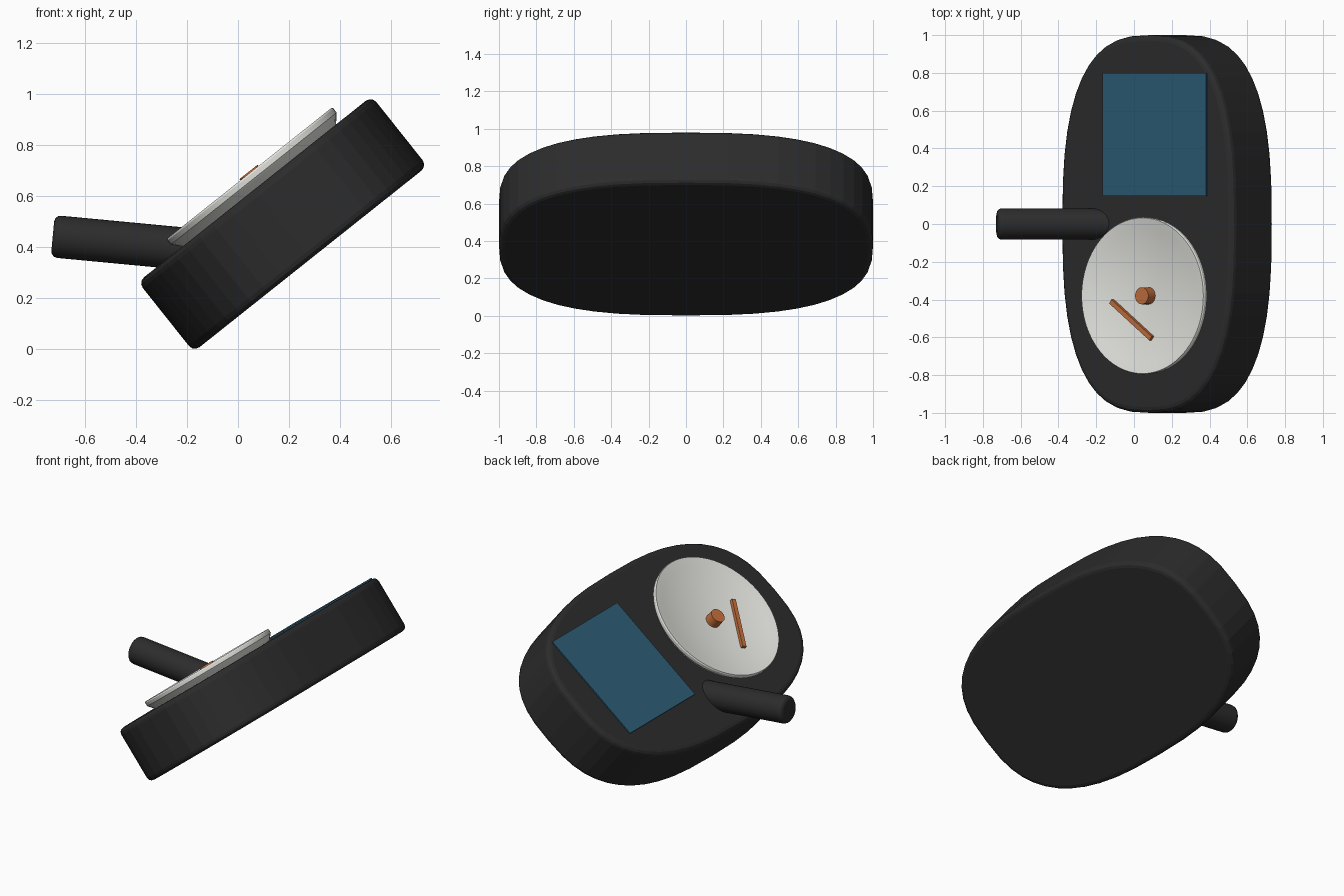
import bpy, bmesh, math
from mathutils import Matrix, Vector

if "Cube" in bpy.data.objects:
    bpy.data.objects.remove(bpy.data.objects["Cube"])

TILT = math.radians(38.5)
# local frame: x runs up the slope, z points out of the upper face
FRAME = Matrix.Translation((0.175, 0, 0.491)) @ Matrix.Rotation(-TILT, 4, 'Y')
FACE = 0.175   # local height of the upper face


def material(name, rgb):
    m = bpy.data.materials.new(name)
    m.diffuse_color = (*rgb, 1)
    m.use_nodes = True
    m.node_tree.nodes["Principled BSDF"].inputs["Base Color"].default_value = m.diffuse_color
    return m


DARK = material("dark grey", (0.025, 0.025, 0.025))
BLUE = material("screen blue", (0.026, 0.105, 0.175))
CREAM = material("off white", (0.78, 0.78, 0.74))
ORANGE = material("copper orange", (0.55, 0.16, 0.045))


def add(name, bm, mat, matrix, smooth=None, bevel=0):
    bmesh.ops.recalc_face_normals(bm, faces=bm.faces)
    me = bpy.data.meshes.new(name)
    bm.to_mesh(me)
    bm.free()
    me.materials.append(mat)
    ob = bpy.data.objects.new(name, me)
    bpy.context.collection.objects.link(ob)
    ob.matrix_world = matrix
    if bevel:
        mod = ob.modifiers.new("rounded edges", 'BEVEL')
        mod.width, mod.segments = bevel, 3
        mod.limit_method, mod.angle_limit = 'ANGLE', math.radians(60)
    if smooth:
        bpy.ops.object.select_all(action='DESELECT')
        bpy.context.view_layer.objects.active = ob
        ob.select_set(True)
        bpy.ops.object.shade_smooth_by_angle(angle=math.radians(smooth))
    return ob


def prism(points, z0, z1):
    bm = bmesh.new()
    f = bm.faces.new([bm.verts.new((x, y, z0)) for x, y in points])
    top = bmesh.ops.extrude_face_region(bm, geom=[f])
    bmesh.ops.translate(bm, vec=(0, 0, z1 - z0),
                        verts=[v for v in top['geom'] if isinstance(v, bmesh.types.BMVert)])
    return bm


def box(sx, sy, sz):
    bm = bmesh.new()
    bmesh.ops.create_cube(bm, size=1)
    bmesh.ops.scale(bm, vec=(sx, sy, sz), verts=bm.verts)
    return bm


def cylinder(r, z0, z1, n):
    return prism([(r * math.cos(2 * math.pi * i / n), r * math.sin(2 * math.pi * i / n))
                  for i in range(n)], z0, z1)


# body: thick superellipse slab
def power(t):
    return math.copysign(abs(t) ** (2 / 2.7), t)


outline = [(0.585 * power(math.cos(2 * math.pi * i / 48)), power(math.sin(2 * math.pi * i / 48)))
           for i in range(48)]
add("body", prism(outline, -FACE, FACE), DARK, FRAME, bevel=0.03)

# screen plate
add("screen", box(0.70, 0.652, 0.009), BLUE, FRAME @ Matrix.Translation((0.058, 0.474, FACE + 0.003)))

# shallow dish, revolved: inside curve, rim, tapered outside
DISH = FRAME @ Matrix.Translation((0.022, -0.38, 0))
inner = [(0.402 * i / 10, 0.183 + 0.052 * (i / 10) ** 2) for i in range(11)]
profile = inner + [(0.412, 0.237), (0.416, 0.23), (0.415, 0.21), (0.385, 0.175), (0.36, 0.165), (0, 0.165)]
bm = bmesh.new()
verts = [bm.verts.new((r, 0, z)) for r, z in profile]
edges = [bm.edges.new(p) for p in zip(verts, verts[1:])]
bmesh.ops.spin(bm, geom=verts + edges, cent=(0, 0, 0), axis=(0, 0, 1),
               angle=2 * math.pi, steps=64)
bmesh.ops.remove_doubles(bm, verts=bm.verts, dist=1e-5)
add("dish", bm, CREAM, DISH, smooth=30)

# hub and needle in the dish
add("hub", cylinder(0.045, 0.175, 0.243, 20), ORANGE, DISH, smooth=30)
a, b = Vector((-0.232, -0.03, 0.208)), Vector((0.04, -0.226, 0.208))
turn = Matrix.Rotation(math.atan2(b.y - a.y, b.x - a.x), 4, 'Z')
add("needle", box((b - a).length, 0.026, 0.022), ORANGE,
    DISH @ Matrix.Translation((a + b) / 2) @ turn)

# handle: rod running into the body
lean = Matrix.Rotation(math.radians(90 + 5.4), 4, 'Y')
add("handle", cylinder(0.083, 0, 0.75, 32), DARK,
    Matrix.Translation((-0.726, 0, 0.443)) @ lean, smooth=30, bevel=0.025)
